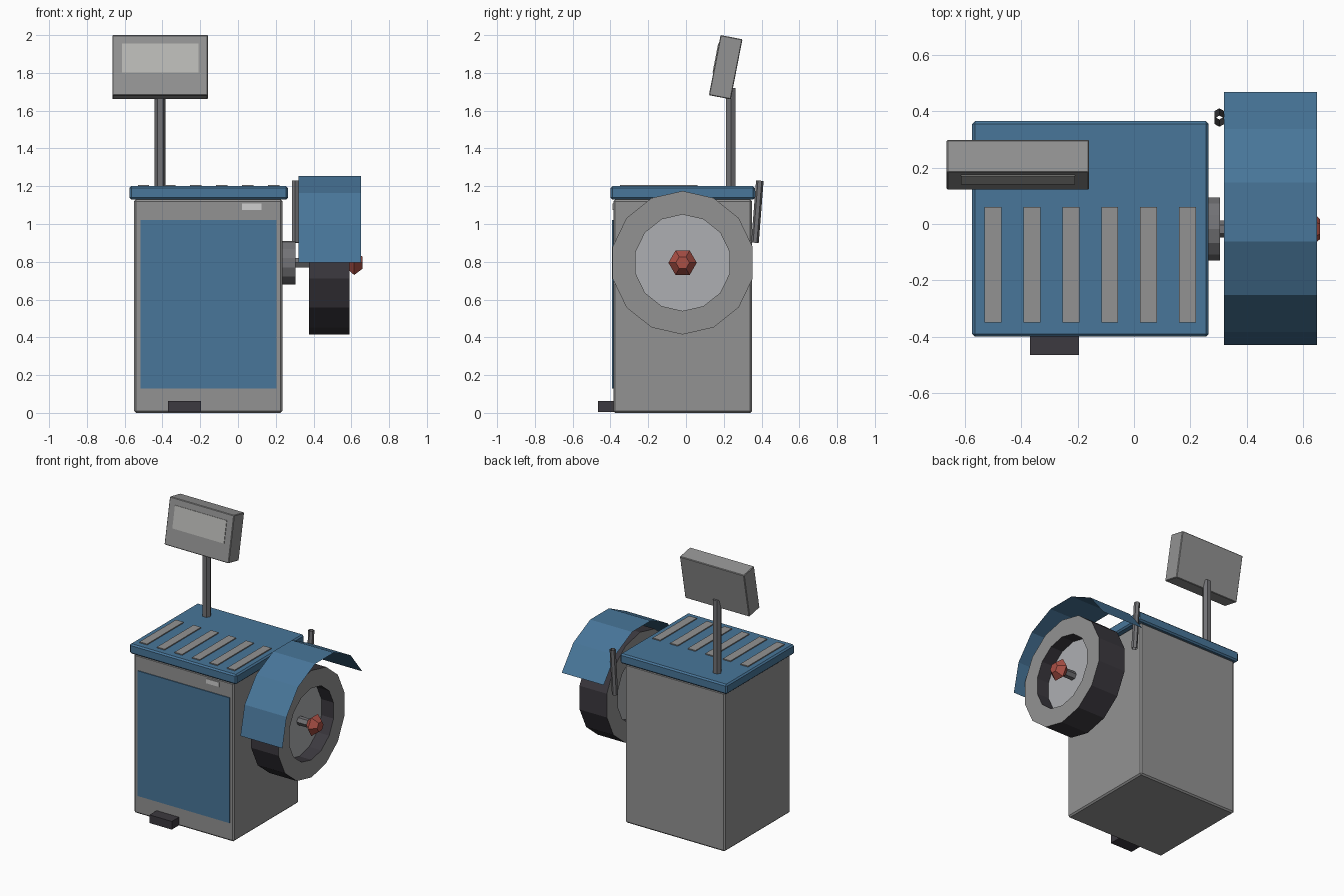
import bpy, bmesh, math
from mathutils import Matrix, Vector

cube = bpy.data.objects.get("Cube")
if cube:
    bpy.data.objects.remove(cube)


def material(name, *rgb):
    m = bpy.data.materials.new(name)
    m.use_nodes = True
    m.diffuse_color = (*rgb, 1)
    m.node_tree.nodes["Principled BSDF"].inputs["Base Color"].default_value = (*rgb, 1)
    return m


GREY = material("cabinet grey", .29, .29, .29)
BLUE = material("panel blue", .065, .18, .32)
DARK = material("rubber black", .045, .041, .05)
STEEL = material("dark steel", .17, .17, .18)
RIM = material("rim silver", .42, .43, .45)
SCREEN = material("screen grey", .48, .48, .46)
LABEL = material("label white", .62, .62, .62)
RED = material("cone red", .4, .08, .06)


def finish(name, bm, *mats, matrix=None):
    if matrix:
        bm.transform(matrix)
    mesh = bpy.data.meshes.new(name)
    bm.to_mesh(mesh)
    bm.free()
    for m in mats:
        mesh.materials.append(m)
    obj = bpy.data.objects.new(name, mesh)
    bpy.context.collection.objects.link(obj)
    return obj


def box(name, low, high, mat, bevel=0, matrix=None):
    low, high = Vector(low), Vector(high)
    bm = bmesh.new()
    bmesh.ops.create_cube(bm, size=1)
    bm.transform(Matrix.Translation((low + high) / 2) @ Matrix.Diagonal((*(high - low), 1)))
    if bevel:
        bmesh.ops.bevel(bm, geom=bm.edges[:], offset=bevel, segments=1, affect='EDGES')
    return finish(name, bm, mat, matrix=matrix)


def turned(name, profile, sides, matrix, *mats, phase=0, capped=True, ring=False):
    """Revolve (radius, height) points around local z."""
    bm = bmesh.new()
    rows = []
    for r, h in profile:
        angles = [phase + math.tau * i / sides for i in range(sides)]
        rows.append([bm.verts.new((r * math.cos(a), r * math.sin(a), h)) for a in angles])
    pairs = list(zip(rows, rows[1:]))
    if ring:
        pairs.append((rows[-1], rows[0]))
    elif capped:
        bm.faces.new(rows[0][::-1])
        bm.faces.new(rows[-1])
    for a, b in pairs:
        for i in range(sides):
            j = (i + 1) % sides
            bm.faces.new((a[i], a[j], b[j], b[i]))
    bmesh.ops.recalc_face_normals(bm, faces=bm.faces[:])
    if len(mats) > 1:  # flat side walls take the second colour
        for f in bm.faces:
            f.material_index = int(abs(f.normal.z) > .9)
    return finish(name, bm, *mats, matrix=matrix)


# Cabinet, lid, front panel, label and pedal
box("cabinet", (-.55, -.385, 0), (.235, .35, 1.13), GREY, .01)
box("lid", (-.575, -.4, 1.13), (.265, .365, 1.2), BLUE, .01)
box("front_panel", (-.515, -.391, .13), (.205, -.383, 1.02), BLUE)
box("label", (.02, -.39, 1.075), (.125, -.383, 1.108), LABEL)
box("pedal", (-.37, -.465, .005), (-.195, -.38, .063), DARK)

# Tray strips on the lid
for i in range(6):
    x = -.5 + i * .138
    box(f"tray_strip_{i + 1}", (x - .03, -.35, 1.195), (x + .03, .06, 1.207), GREY)

# Display on its post
turned("display_post", [(.029, 1.19), (.029, 1.72)], 6,
       Matrix.Translation((-.412, .238, 0)), STEEL)
tilt = Matrix.Translation((-.412, .21, 1.83)) @ Matrix.Rotation(math.radians(-11), 4, 'X')
box("display_case", (-.253, -.059, -.162), (.253, .059, .162), GREY, .004, tilt)
box("display_screen", (-.203, -.063, -.04), (.203, -.055, .116), SCREEN, matrix=tilt)

# Spindle, wheel and clamping cone along x
axle = Matrix.Translation((0, -.018, .795)) @ Matrix.Rotation(math.pi / 2, 4, 'Y')
turned("spindle_hub", [(.115, .23), (.115, .305)], 14, axle, STEEL)
turned("spindle_shaft", [(.03, .3), (.03, .63)], 6, axle, STEEL, phase=math.pi / 2)
turned("tyre", [(.38, .375), (.38, .59), (.255, .59), (.255, .375)], 14, axle, DARK, GREY, ring=True)
turned("wheel_disc", [(.255, .46), (.255, .495)], 14, axle, RIM)
turned("clamping_cone", [(.035, .575), (.075, .615), (.036, .66)], 6, axle, RED, phase=math.pi / 2)

# Wheel guard: thin sheet bent around part of a 14-sided ring
bm = bmesh.new()
edges = []
for i in range(7):
    a = math.radians(-90) + i * math.tau / 14
    y, z = .0425 + .472 * math.sin(a), .795 + .472 * math.cos(a)
    edges.append([bm.verts.new((x, y, z)) for x in (.32, .65)])
for (a, b), (c, d) in zip(edges, edges[1:]):
    bm.faces.new((a, b, d, c))
finish("wheel_guard", bm, BLUE)

# Open tube that carries the guard
lean = Matrix.Translation((.303, .378, 1.065)) @ Matrix.Rotation(math.radians(-4.5), 4, 'X')
turned("guard_rod", [(.02, -.165), (.02, .165)], 6, lean, STEEL, phase=math.pi / 2, capped=False)
